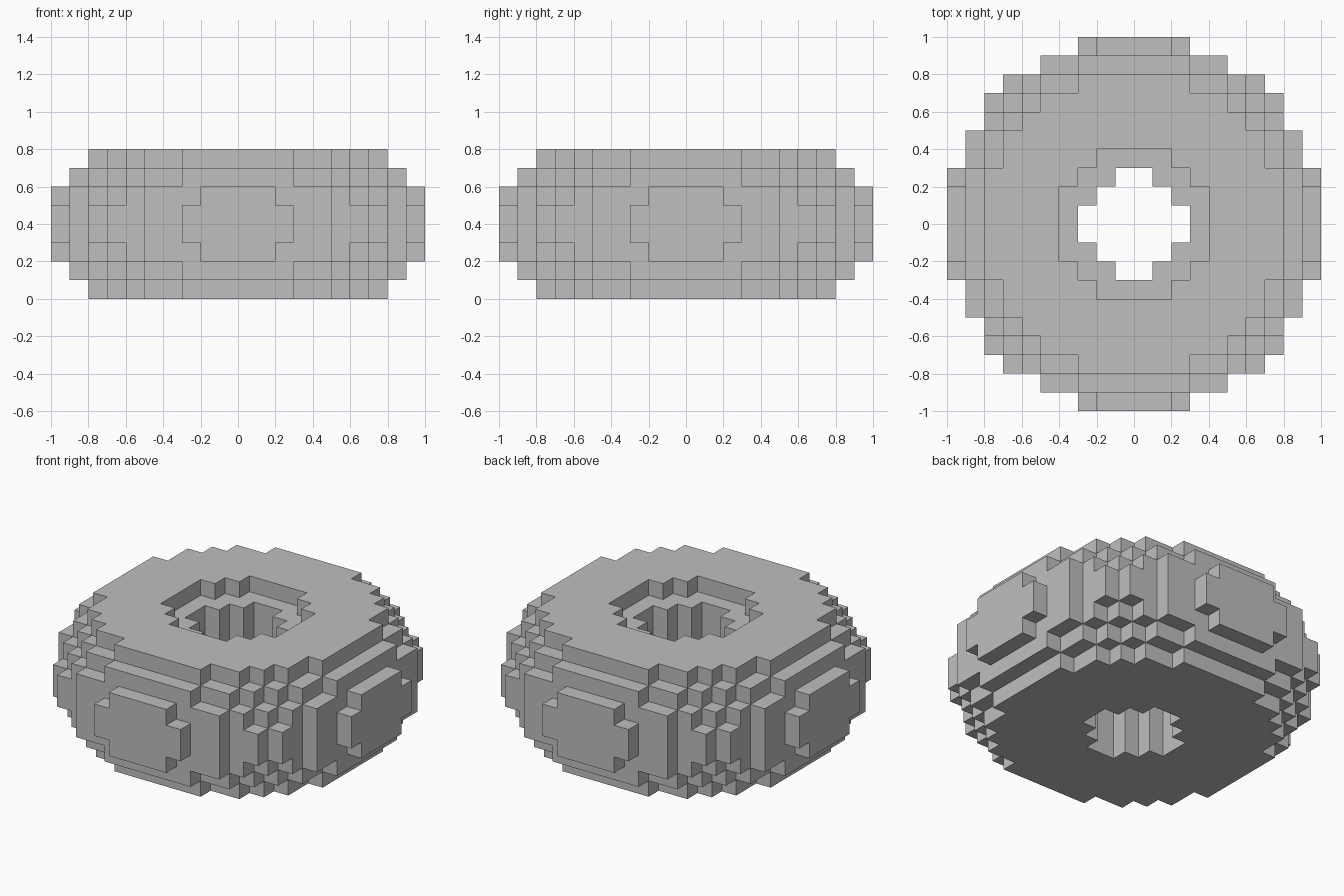
import bpy
import bmesh
import math
from mathutils import Vector

cube = bpy.data.objects.get("Cube")
if cube:
    bpy.data.objects.remove(cube, do_unlink=True)

CELL = 0.1          # block size
HALF, LAYERS = 10, 8
RING, TUBE = 0.6, 0.4   # ring radius and tube radius


def filled(i, j, k):
    """True where a block of the ring is solid."""
    if not 0 <= k < LAYERS:
        return False
    r = math.hypot(i + 0.5, j + 0.5) * CELL
    z = (k + 0.5) * CELL - TUBE
    reach = math.sqrt(TUBE ** 2 - z ** 2)
    # straight bore below the wider recess of the top layer
    bore = RING - (reach if k == LAYERS - 1 else 0.312)
    return bore < r < RING + reach


def add_side(bm, cell, axis, sign):
    """Add one exposed block side, facing outward."""
    n, u, v = (Vector([float(a == (axis + s) % 3) for a in range(3)]) for s in range(3))
    centre = Vector(cell) + Vector((0.5, 0.5, 0.5)) + n * sign * 0.5
    corners = [(-1, -1), (1, -1), (1, 1), (-1, 1)][::sign]
    bm.faces.new([bm.verts.new((centre + u * a / 2 + v * b / 2) * CELL)
                  for a, b in corners])


# Blocky ring: only the outer sides of the blocks
bm = bmesh.new()
for i in range(-HALF, HALF):
    for j in range(-HALF, HALF):
        for k in range(LAYERS):
            if not filled(i, j, k):
                continue
            for axis in range(3):
                for sign in (-1, 1):
                    near = [i, j, k]
                    near[axis] += sign
                    if not filled(*near):
                        add_side(bm, (i, j, k), axis, sign)
bmesh.ops.remove_doubles(bm, verts=bm.verts, dist=0.001)

mesh = bpy.data.meshes.new("block_ring")
bm.to_mesh(mesh)
bm.free()
ring = bpy.data.objects.new("block_ring", mesh)
bpy.context.collection.objects.link(ring)

# Plain grey material
grey = bpy.data.materials.new("grey")
grey.use_nodes = True
colour = (0.52, 0.52, 0.52, 1)
grey.diffuse_color = colour
grey.node_tree.nodes["Principled BSDF"].inputs["Base Color"].default_value = colour
mesh.materials.append(grey)
